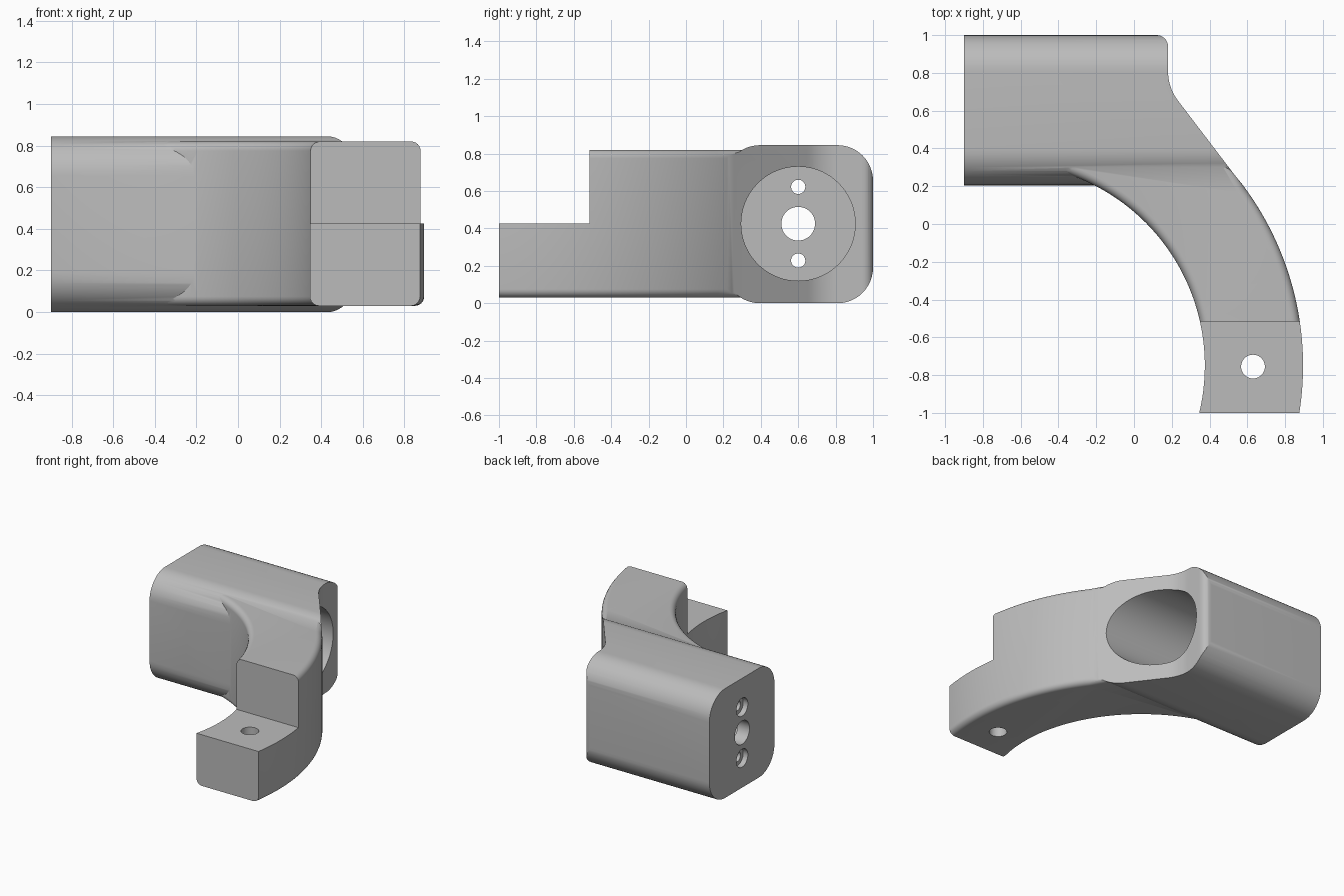
import bpy, bmesh, math
from mathutils import Vector, Matrix

if "Cube" in bpy.data.objects:
    bpy.data.objects.remove(bpy.data.objects["Cube"])

CX, CY = -0.697, -0.75        # centre of the curved arm
R_IN, R_OUT = 1.072, 1.592
BORE_Y, MID_Z = 0.60, 0.425

grey = bpy.data.materials.new("grey")
grey.diffuse_color = (0.5, 0.5, 0.5, 1)
grey.use_nodes = True
grey.node_tree.nodes["Principled BSDF"].inputs["Base Color"].default_value = grey.diffuse_color


def arc(cx, cy, r, a0, a1, n):
    return [(cx + r * math.cos(a0 + (a1 - a0) * i / n),
             cy + r * math.sin(a0 + (a1 - a0) * i / n)) for i in range(n + 1)]


def finish(name, bm):
    bmesh.ops.recalc_face_normals(bm, faces=bm.faces)
    me = bpy.data.meshes.new(name)
    bm.to_mesh(me)
    bm.free()
    ob = bpy.data.objects.new(name, me)
    bpy.context.collection.objects.link(ob)
    me.materials.append(grey)
    return ob


def prism(pts, lo, hi, axis="z"):
    """Extrude a 2D outline along z (xy outline) or x (yz outline)."""
    bm = bmesh.new()
    place = (lambda p: (p[0], p[1], lo)) if axis == "z" else (lambda p: (lo, p[0], p[1]))
    face = bm.faces.new([bm.verts.new(place(p)) for p in pts])
    ext = bmesh.ops.extrude_face_region(bm, geom=[face])["geom"]
    step = Vector((0, 0, hi - lo)) if axis == "z" else Vector((hi - lo, 0, 0))
    bmesh.ops.translate(bm, vec=step, verts=[g for g in ext if isinstance(g, bmesh.types.BMVert)])
    return bm


def cylinder(name, r, centre, lo, hi, axis, n=48):
    pts = arc(centre[0], centre[1], r, 0, 2 * math.pi * (n - 1) / n, n - 1)
    return finish(name, prism(pts, lo, hi, axis))


def combine(target, other, op):
    mod = target.modifiers.new("join", "BOOLEAN")
    mod.operation, mod.solver, mod.object = op, "EXACT", other
    bpy.ops.object.select_all(action="DESELECT")
    bpy.context.view_layer.objects.active = target
    target.select_set(True)
    bpy.ops.object.modifier_apply(modifier=mod.name)
    bpy.data.objects.remove(other, do_unlink=True)


# Housing: rounded bar trimmed by its plan outline
q = math.pi / 2
r = 0.19
section = (arc(1 - r, 0.845 - r, r, 0, q, 12) + arc(0.205 + r, 0.845 - r, r, q, 2 * q, 12)
           + arc(0.205 + r, r, r, 2 * q, 3 * q, 12) + arc(1 - r, r, r, 3 * q, 4 * q, 12))
bracket = finish("bracket", prism(section, -0.9, 0.8, "x"))
turn = math.atan(1 / 1.3)
plan = ([(-1, 0.1), (-1, 1.1), (0.12, 1.1), (0.12, 1.0)]
        + arc(0.12, 0.94, 0.06, q, 0, 8)[1:]
        + arc(0.44, 0.81, 0.26, math.pi, math.pi + turn, 10)
        + [(0.563, 0.22), (0.57, 0.1)])
combine(bracket, finish("plan_trim", prism(plan, -0.2, 1.1)), "INTERSECT")

# Curved arm with rounded long edges
a_end = lambda rad, y: math.asin((y - CY) / rad)
outline = (arc(CX, CY, R_OUT, a_end(R_OUT, -1), a_end(R_OUT, 0.22), 40)
           + [(0.40, 0.42), (-0.47, 0.42)]
           + arc(CX, CY, R_IN, a_end(R_IN, 0.31), a_end(R_IN, -1), 44))
bm = prism(outline, 0.03, 0.82)


def on_arc(e):
    if abs(e.verts[0].co.z - e.verts[1].co.z) > 1e-4:
        return False
    d = [math.hypot(v.co.x - CX, v.co.y - CY) for v in e.verts]
    return any(all(abs(k - rad) < 1e-3 for k in d) for rad in (R_IN, R_OUT))


bmesh.ops.bevel(bm, geom=[e for e in bm.edges if on_arc(e)], offset=0.045,
                offset_type="OFFSET", segments=6, profile=0.5, affect="EDGES")
arm = finish("arm", bm)

# Step at the arm's end and its bolt hole
step = [(0, -1.2), (1.2, -1.2), (1.2, -0.515), (0, -0.515)]
combine(arm, finish("step_cut", prism(step, 0.425, 1.0)), "DIFFERENCE")
combine(arm, cylinder("bolt_cut", 0.063, (0.63, -0.755), -0.1, 1, "z"), "DIFFERENCE")
combine(bracket, arm, "UNION")

# Large blind bore, centre opening and two counterbored screw holes
combine(bracket, cylinder("bore_cut", 0.305, (BORE_Y, MID_Z), -0.8, 1.2, "x", 72), "DIFFERENCE")
combine(bracket, cylinder("centre_cut", 0.09, (BORE_Y, MID_Z), -1, -0.7, "x"), "DIFFERENCE")
for dz in (-0.197, 0.197):
    c = (BORE_Y, MID_Z + dz)
    combine(bracket, cylinder("screw_cut", 0.038, c, -1, -0.7, "x", 32), "DIFFERENCE")
    combine(bracket, cylinder("counterbore_cut", 0.07, c, -1, -0.86, "x", 32), "DIFFERENCE")

bpy.ops.object.select_all(action="DESELECT")
bpy.context.view_layer.objects.active = bracket
bracket.select_set(True)
bpy.ops.object.shade_smooth_by_angle(angle=math.radians(30))
